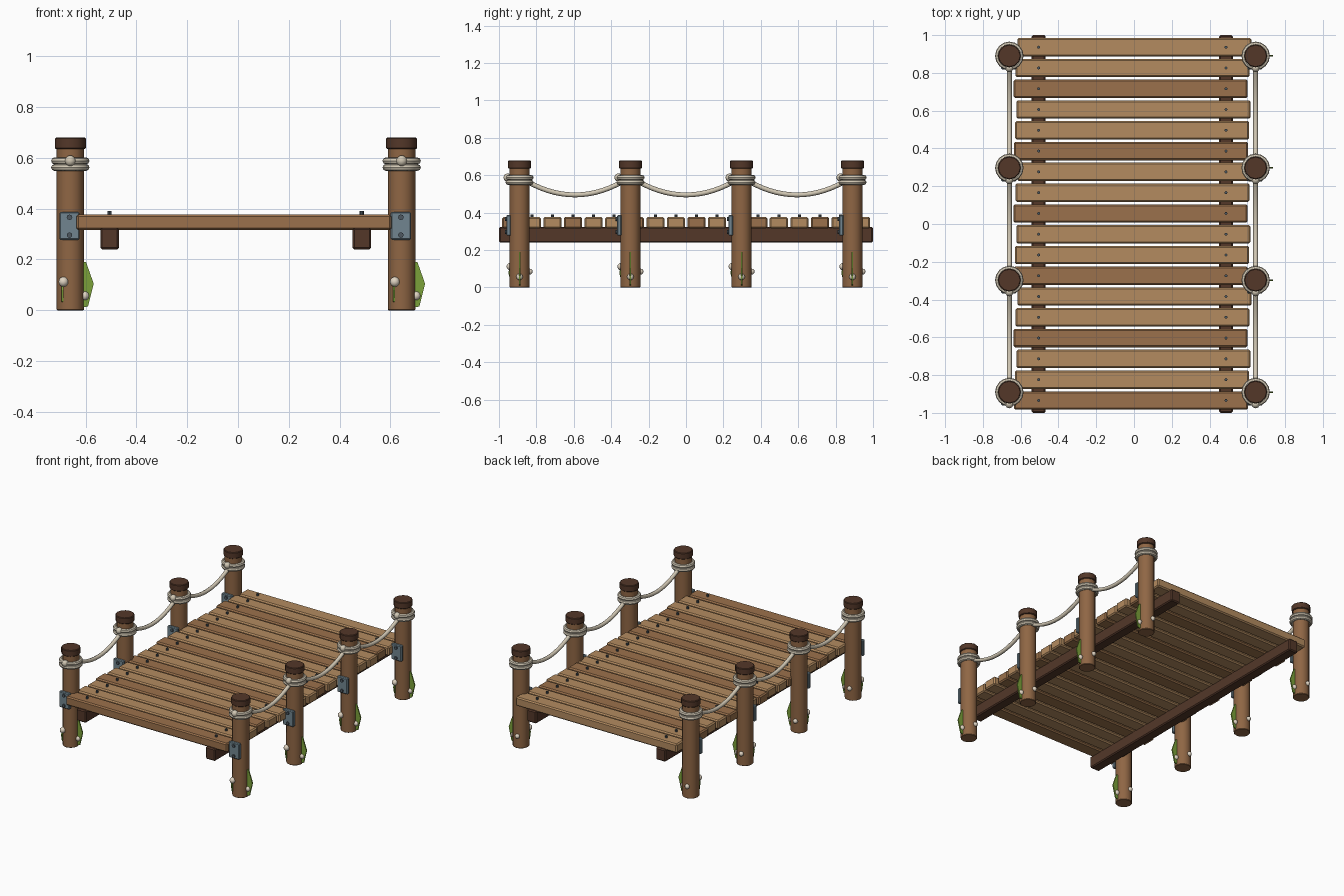
import bpy, bmesh, math
from mathutils import Vector

if "Cube" in bpy.data.objects:
    bpy.data.objects.remove(bpy.data.objects["Cube"])


def mat(name, r, g, b):
    m = bpy.data.materials.new(name)
    m.diffuse_color = tuple((c / 255) ** 2.2 for c in (r, g, b)) + (1,)
    m.use_nodes = True
    m.node_tree.nodes["Principled BSDF"].inputs["Base Color"].default_value = m.diffuse_color
    return m


LIGHT = mat("light_wood", 178, 138, 96)
MID = mat("mid_wood", 154, 113, 77)
POST = mat("post_wood", 142, 102, 70)
DARK = mat("dark_wood", 84, 58, 45)
ROPE = mat("rope", 208, 198, 178)
METAL = mat("metal", 112, 132, 142)
BOLT = mat("bolt", 78, 88, 96)
SHELL = mat("shell", 222, 210, 192)
WEED = mat("weed", 122, 160, 60)


def finish(name, m, bevel=0, smooth=False):
    o = bpy.context.object
    o.name = name
    o.data.materials.append(m)
    if bevel:
        b = o.modifiers.new("bevel", 'BEVEL')
        b.width = bevel
        b.segments = 1
    if smooth:
        bpy.ops.object.shade_smooth_by_angle(angle=math.radians(40))
    return o


def box(name, loc, size, m, bevel=0.006):
    bpy.ops.mesh.primitive_cube_add(size=1, location=loc)
    bpy.context.object.scale = size
    bpy.ops.object.transform_apply(location=False, rotation=False, scale=True)
    return finish(name, m, bevel)


def cyl(name, loc, r, h, m, n=12, rot=(0, 0, 0), bevel=0):
    bpy.ops.mesh.primitive_cylinder_add(vertices=n, radius=r, depth=h, location=loc, rotation=rot)
    return finish(name, m, bevel, True)


def ball(name, loc, r, m):
    bpy.ops.mesh.primitive_uv_sphere_add(segments=10, ring_count=6, radius=r, location=loc)
    return finish(name, m, 0, True)


# Flat leaf: profile of (outward, height) extruded thinly, standing on a post
def leaf(name, loc, profile, angle):
    bm = bmesh.new()
    t = 0.004
    sides = [[bm.verts.new((u, s * t, z)) for u, z in profile] for s in (-1, 1)]
    bm.faces.new(sides[0])
    bm.faces.new(sides[1][::-1])
    n = len(profile)
    for i in range(n):
        j = (i + 1) % n
        bm.faces.new((sides[0][i], sides[1][i], sides[1][j], sides[0][j]))
    bmesh.ops.recalc_face_normals(bm, faces=bm.faces)
    me = bpy.data.meshes.new(name)
    bm.to_mesh(me)
    bm.free()
    me.materials.append(WEED)
    o = bpy.data.objects.new(name, me)
    o.location = loc
    o.rotation_euler.z = angle
    bpy.context.collection.objects.link(o)


# Sagging rope between neighbouring posts
def rope(name, x, y0, y1):
    cu = bpy.data.curves.new(name, 'CURVE')
    cu.dimensions = '3D'
    cu.bevel_depth = 0.013
    cu.bevel_resolution = 2
    cu.use_fill_caps = True
    sp = cu.splines.new('POLY')
    n = 16
    sp.points.add(n)
    for i in range(n + 1):
        t = i / n
        z = 0.592 - 0.097 * 4 * t * (1 - t)
        sp.points[i].co = (x, y0 + (y1 - y0) * t, z, 1)
    cu.materials.append(ROPE)
    o = bpy.data.objects.new(name, cu)
    bpy.context.collection.objects.link(o)


BEAMS = (-0.505, 0.487)
POSTS_X = (-0.66, 0.644)
POSTS_Y = (-0.89, -0.297, 0.297, 0.89)

# Deck planks with nails
shifts = (-0.016, -0.010, -0.003, -0.018, -0.008, 0.002)
for i in range(18):
    y = -0.934 + 0.11 * i
    box("deck_plank", (shifts[i % 6], y, 0.346), (1.24, 0.097, 0.062),
        MID if i % 3 == 0 else LIGHT, 0.008)
    for x in BEAMS:
        cyl("nail", (x, y, 0.38), 0.008, 0.022, BOLT, 8)

# Beams under the deck
for x in BEAMS:
    box("deck_beam", (x, 0, 0.282), (0.073, 2.0, 0.085), DARK, 0.007)

for x in POSTS_X:
    for y in POSTS_Y:
        # Post and cap
        cyl("post", (x, y, 0.32), 0.054, 0.64, POST, 12, bevel=0.003)
        cyl("post_cap", (x, y, 0.657), 0.061, 0.044, DARK, 12, bevel=0.004)
        # Rope wraps and knot
        for z in (0.562, 0.588):
            bpy.ops.mesh.primitive_torus_add(location=(x, y, z), major_radius=0.062, minor_radius=0.0135,
                                             major_segments=16, minor_segments=8)
            finish("rope_wrap", ROPE, 0, True)
        ball("rope_knot", (x, y - 0.064, 0.588), 0.022, ROPE)
        # Bracket with bolts
        box("bracket", (x - 0.003, y - 0.059, 0.332), (0.08, 0.024, 0.11), METAL, 0.005)
        for z in (0.296, 0.366):
            cyl("bracket_bolt", (x - 0.003, y - 0.073, z), 0.011, 0.012, BOLT, 8,
                (math.pi / 2, 0, 0))
        # Barnacles
        ball("barnacle", (x - 0.027, y - 0.05, 0.112), 0.02, SHELL)
        ball("barnacle", (x + 0.057, y, 0.057), 0.018, SHELL)
        ball("barnacle", (x - 0.01, y + 0.054, 0.085), 0.016, SHELL)
        # Seaweed
        leaf("seaweed", (x, y, 0), [(0.045, 0.01), (0.07, 0.015), (0.092, 0.105),
                                    (0.062, 0.19), (0.045, 0.19)], 0)
        leaf("seaweed_small", (x - 0.03, y, 0), [(0.035, 0.03), (0.05, 0.035), (0.06, 0.08),
                                                 (0.046, 0.13), (0.035, 0.13)], -math.pi / 2)
    for a, b in zip(POSTS_Y, POSTS_Y[1:]):
        rope("hand_rope", x, a, b)
